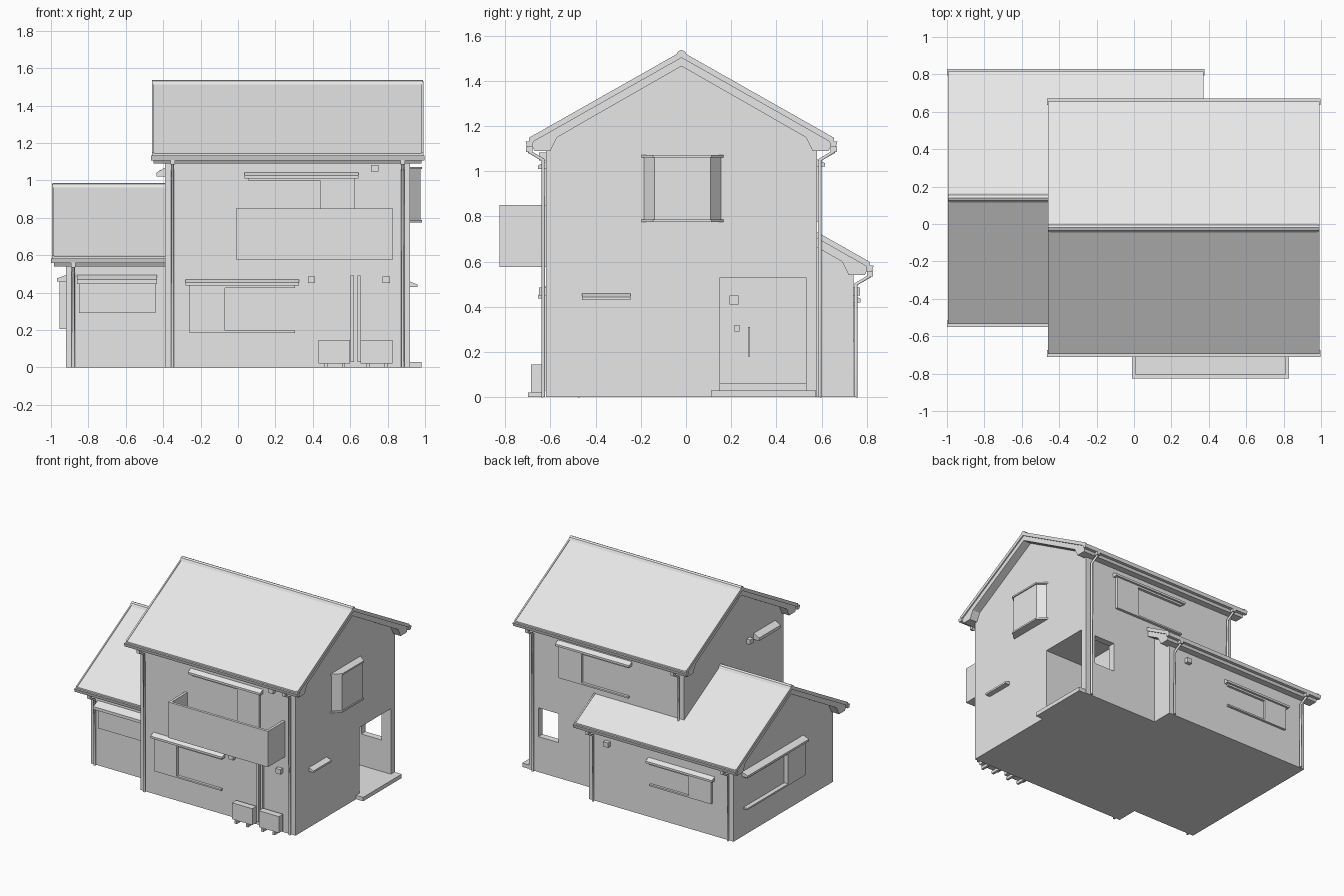
import bpy, bmesh
from mathutils import Vector

if "Cube" in bpy.data.objects:
    bpy.data.objects.remove(bpy.data.objects["Cube"])

grey = bpy.data.materials.new("plain light grey")
grey.diffuse_color = (0.8, 0.8, 0.8, 1)
grey.use_nodes = True
grey.node_tree.nodes["Principled BSDF"].inputs["Base Color"].default_value = grey.diffuse_color


def make(name, verts, faces):
    me = bpy.data.meshes.new(name)
    me.from_pydata(verts, [], faces)
    bm = bmesh.new()
    bm.from_mesh(me)
    bmesh.ops.recalc_face_normals(bm, faces=bm.faces)
    bm.to_mesh(me)
    bm.free()
    me.materials.append(grey)
    ob = bpy.data.objects.new(name, me)
    bpy.context.collection.objects.link(ob)
    return ob


def prism(name, pts, a0, a1, place):
    """Extrude a 2D profile from a0 to a1; place(a, p, q) gives the 3D point."""
    n = len(pts)
    verts = [place(a, p, q) for a in (a0, a1) for p, q in pts]
    faces = [[i, (i + 1) % n, n + (i + 1) % n, n + i] for i in range(n)]
    return make(name, verts, faces + [list(range(n)), list(range(n, 2 * n))])


def box(name, x0, x1, y0, y1, z0, z1):
    return prism(name, [(y0, z0), (y1, z0), (y1, z1), (y0, z1)], x0, x1, lambda a, p, q: (a, p, q))


def wall(axis, sign, plane):
    """Placement on a wall: u along the wall, d outward from it, z up."""
    if axis == 'y':
        return lambda u, d, z: (u, plane + sign * d, z)
    return lambda u, d, z: (plane + sign * d, u, z)


def wbox(name, w, u0, u1, z0, z1, d):
    return prism(name, [(-.005, z0), (d, z0), (d, z1), (-.005, z1)], u0, u1, w)


def awning(name, w, u0, u1, z, d=.035, h=.035):
    return prism(name, [(-.005, z), (d, z), (d, z + h * .45), (-.005, z + h)], u0, u1, w)


def pipe(name, pts, r=.009):
    cu = bpy.data.curves.new(name, 'CURVE')
    cu.dimensions = '3D'
    cu.bevel_depth, cu.bevel_resolution, cu.use_fill_caps = r, 1, True
    sp = cu.splines.new('POLY')
    sp.points.add(len(pts) - 1)
    for p, co in zip(sp.points, pts):
        p.co = (*co, 1)
    cu.materials.append(grey)
    ob = bpy.data.objects.new(name, cu)
    bpy.context.collection.objects.link(ob)


def shutter_window(name, w, case, opening, z0, z1, d):
    """Shutter case, open half with rail and sill, awning over both."""
    wbox(name + "_shutter_case", w, *case, z0, z1, d)
    wbox(name + "_sill", w, *opening, z0, z0 + .012, d)
    wbox(name + "_rail", w, *opening, z1 - .014, z1, d)
    lo, hi = min(case + opening), max(case + opening)
    awning(name + "_awning", w, lo - .02, hi + .02, z1, d + .015)


def cut(ob, *b):
    c = box("cutter", *b)
    m = ob.modifiers.new("cut", 'BOOLEAN')
    m.object, m.operation, m.solver = c, 'DIFFERENCE', 'EXACT'
    bpy.context.view_layer.objects.active = ob
    bpy.ops.object.modifier_apply(modifier="cut")
    bpy.data.objects.remove(c)


def house_block(name, x0, x1, cy, h, over, pipes):
    """Gabled walls, roof, barge boards, gutters and downpipes; h lowers the eaves."""
    P = lambda a, p, q: (a, cy + p, q + h)

    def gable(part, half, a, b):
        return prism(name + part, half + [(-p, q) for p, q in reversed(half) if p], a, b, P)

    walls = prism(name + "_walls", [(-.6, -h), (.6, -h), (.6, 1.12), (0, 1.48), (-.6, 1.12)], x0, x1, P)
    r0, r1 = x0 - over, x1 + .07
    # eave boxes, soffit and barge boards in one profile
    outer = [(-.67, 1.125), (0, 1.505), (.67, 1.125), (.65, 1.09), (.58, 1.09), (.55, 1.15)]
    prism(name + "_barge_boards", outer + [(0, 1.465), (-.55, 1.15), (-.58, 1.09), (-.65, 1.09)],
          r0 + .008, r1 - .008, P)
    tiles = lambda t: [(-.675, 1.143 + t), (0, 1.525 + t), (.675, 1.143 + t), (.675, 1.12), (0, 1.502), (-.675, 1.12)]
    prism(name + "_roof_tiles", tiles(0), r0, r1, P)
    for a, b in ((r0 - .001, r0 + .01), (r1 - .01, r1 + .001)):
        prism(name + "_verge_trim", tiles(.005), a, b, P)
    prism(name + "_ridge_cap", [(-.025, 1.512), (-.015, 1.53), (0, 1.537), (.015, 1.53), (.025, 1.512)], r0, r1, P)
    for s in (-1, 1):
        prism(name + "_gutter", [(s * .66, 1.107), (s * .683, 1.107), (s * .69, 1.132), (s * .655, 1.132)],
              r0 - .006, r1 + .006, P)
        for x, z in pipes[s]:
            pipe(name + "_downpipe", [P(x, s * .674, 1.11), P(x, s * .672, 1.085), P(x, s * .612, 1.05),
                                      P(x, s * .611, z - h)])
            box(name + "_gutter_outlet", x - .012, x + .012, cy + s * .674 - .014, cy + s * .674 + .014,
                1.085 + h, 1.11 + h)
    return walls


# main two-storey block and the lower wing that runs into it
main = house_block("main", -.39, .92, -.02, 0, .07,
                   {-1: [(-.35, 0), (.88, 0)], 1: [(-.35, .71), (.88, 0)]})
house_block("wing", -.92, .30, .14, -.55, .073,
            {-1: [(-.88, 0)], 1: [(-.88, 0), (.26, 0)]})

# entrance porch recess with side opening
cut(main, .60, 1.1, .15, .53, .03, .53)
cut(main, .67, .84, .5, .7, .27, .49)
box("porch_platform", .91, .98, .11, .575, 0, .03)
box("door_threshold", .595, .64, .15, .53, .03, .06)
box("door_handle", .595, .62, .275, .284, .18, .31)
box("door_intercom", .595, .612, .215, .237, .29, .32)
box("door_letter_plate", .595, .612, .193, .233, .41, .45)

# wall placements
front, back = wall('y', -1, -.62), wall('y', 1, .58)
right, main_left = wall('x', 1, .92), wall('x', -1, -.39)
wing_front, wing_back = wall('y', -1, -.46), wall('y', 1, .74)
wing_left = wall('x', -1, -.92)

# shuttered windows
shutter_window("living_window", front, (-.26, -.07), (-.07, .305), .185, .437, .02)
shutter_window("balcony_window", front, (.44, .625), (.055, .44), .62, 1.01, .02)
shutter_window("back_upper_window", back, (.464, .655), (.07, .464), .775, 1.02, .02)
shutter_window("wing_back_window", wing_back, (-.74, -.55), (-.55, -.22), .245, .42, .018)
shutter_window("wing_left_window", wing_left, (-.08, .13), (.13, .62), .205, .46, .034)
wbox("wing_front_window", wing_front, -.85, -.44, .29, .45, .012)
awning("wing_front_awning", wing_front, -.862, -.432, .447, .055, .05)

# small awnings
awning("right_small_awning", right, -.46, -.245, .43, .04, .03)
awning("left_small_awning", main_left, -.52, -.26, 1.02, .045, .05)

# bay window on the right wall
make("bay_window",
     [(x, y, z) for z in (.785, 1.06) for x, y in ((.915, -.19), (.975, -.14), (.975, .108), (.915, .158))],
     [[0, 1, 2, 3], [4, 5, 6, 7]] + [[i, (i + 1) % 4, 4 + (i + 1) % 4, 4 + i] for i in range(4)])
for z in (.775, 1.06):
    make("bay_plate",
         [(x, y, zz) for zz in (z, z + .012) for x, y in ((.915, -.2), (.983, -.145), (.983, .113), (.915, .17))],
         [[0, 1, 2, 3], [4, 5, 6, 7]] + [[i, (i + 1) % 4, 4 + (i + 1) % 4, 4 + i] for i in range(4)])

# balcony
box("balcony_floor", -.012, .83, -.825, -.615, .577, .61)
box("balcony_front", -.012, .83, -.825, -.805, .577, .85)
for x in (-.012, .81):
    box("balcony_side", x, x + .02, -.81, -.615, .577, .85)

# vent hoods
for w, u, z in ((front, .393, .45), (front, .793, .45), (front, .73, 1.047),
                (wing_back, .14, .45), (main_left, -.195, 1.02)):
    wbox("vent_hood", w, u - .02, u + .02, z, z + .036, .03)

# air-conditioner units with feet and wall pipes
for x in (.43, .655):
    box("aircon_unit", x, x + .17, -.685, -.635, .02, .145)
    for fx in (x + .03, x + .125):
        box("aircon_foot", fx, fx + .018, -.698, -.625, 0, .022)
for x in (.602, .638):
    box("aircon_pipe_cover", x, x + .017, -.637, -.615, .03, .49)
